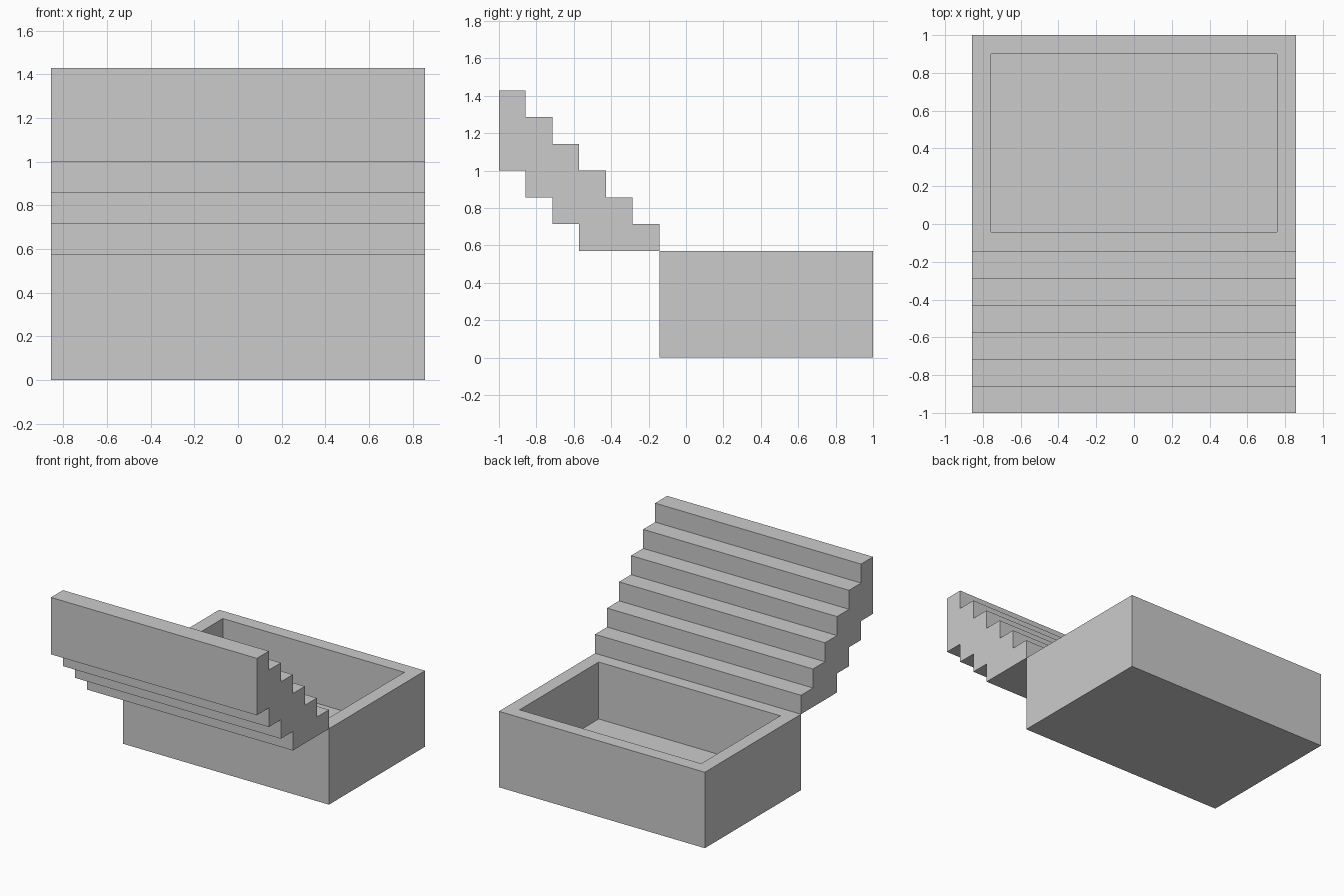
import bpy
import bmesh

if "Cube" in bpy.data.objects:
    bpy.data.objects.remove(bpy.data.objects["Cube"])

U = 1 / 7  # one step of the model's grid


def finish(bm, name):
    bmesh.ops.recalc_face_normals(bm, faces=bm.faces)
    mesh = bpy.data.meshes.new(name)
    bm.to_mesh(mesh)
    bm.free()
    obj = bpy.data.objects.new(name, mesh)
    bpy.context.collection.objects.link(obj)
    return obj


# Open basin: solid block, top face inset to a rim and pushed down to the floor
bm = bmesh.new()
bmesh.ops.create_cube(bm, size=1)
bmesh.ops.scale(bm, vec=(12 * U, 8 * U, 4 * U), verts=bm.verts)
bmesh.ops.translate(bm, vec=(0, 3 * U, 2 * U), verts=bm.verts)
top = max(bm.faces, key=lambda f: f.calc_center_median().z)
bmesh.ops.inset_region(bm, faces=[top], thickness=U)
walls = bmesh.ops.extrude_discrete_faces(bm, faces=[top])
bmesh.ops.translate(bm, vec=(0, 0, -3 * U), verts=walls["faces"][0].verts)
finish(bm, "basin")

# Staircase: stepped side profile (y, z in grid steps) extruded across the width
profile = [(-1, 4)]
for i in range(6):
    profile += [(-1 - i, 5 + i), (-2 - i, 5 + i)]
for i in range(3):
    profile += [(-7 + i, 7 - i), (-6 + i, 7 - i)]
profile.append((-4, 4))

bm = bmesh.new()
side = bm.faces.new([bm.verts.new((-6 * U, y * U, z * U)) for y, z in profile])
ext = bmesh.ops.extrude_face_region(bm, geom=[side], use_keep_orig=True)
moved = [g for g in ext["geom"] if isinstance(g, bmesh.types.BMVert)]
bmesh.ops.translate(bm, vec=(12 * U, 0, 0), verts=moved)
finish(bm, "staircase")
